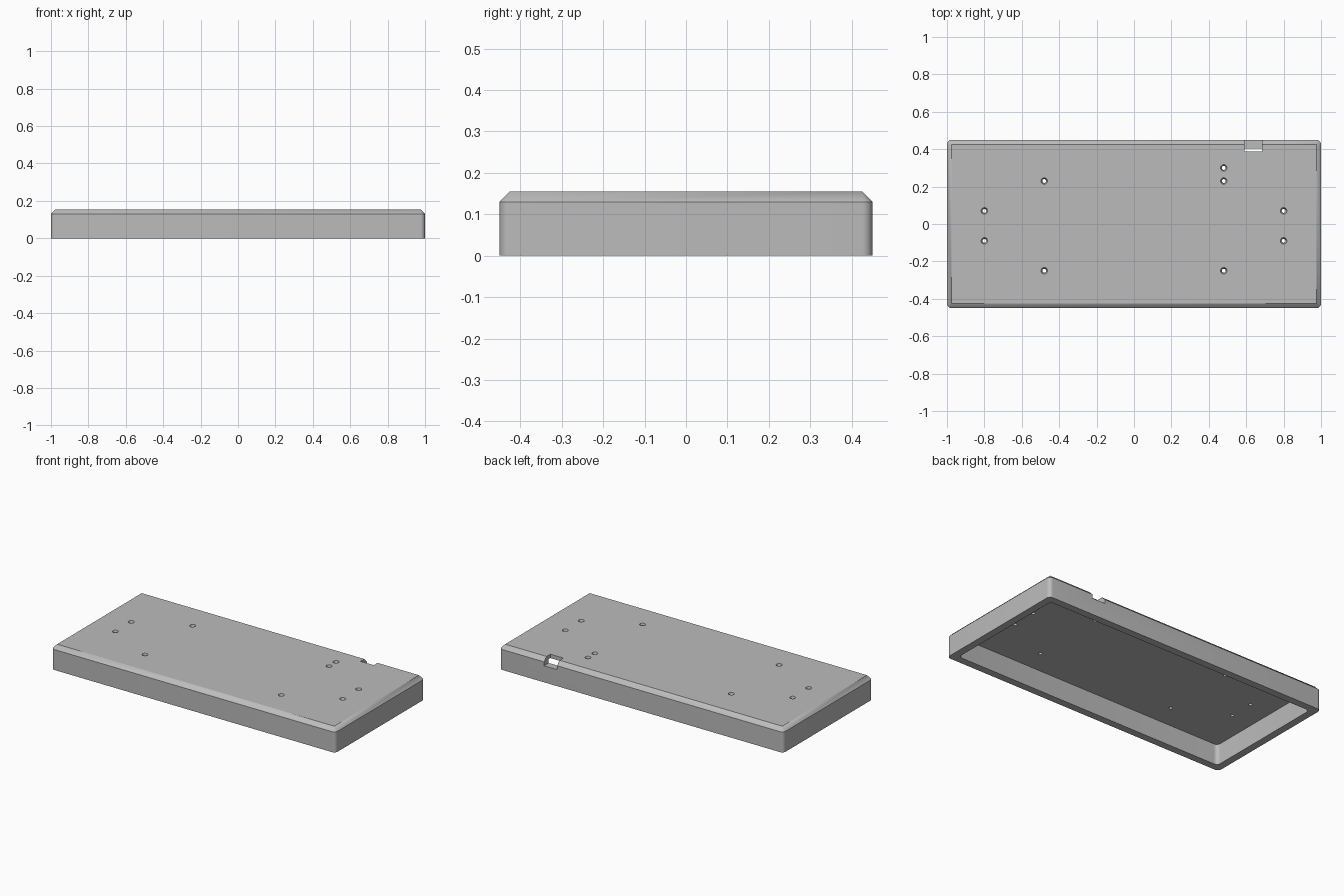
import bpy, bmesh, math
from mathutils import Matrix

cube = bpy.data.objects.get("Cube")
if cube:
    bpy.data.objects.remove(cube, do_unlink=True)

HALF_X, HALF_Y, HEIGHT = 1.0, 0.45, 0.155
CHAMFER, WALL, CEILING = 0.025, 0.047, 0.13
CORNER_STEPS = 8

grey = bpy.data.materials.new("plain grey")
grey.use_nodes = True
colour = (0.5, 0.5, 0.5, 1)
grey.diffuse_color = colour
grey.node_tree.nodes["Principled BSDF"].inputs["Base Color"].default_value = colour


def new_object(name, bm):
    bmesh.ops.recalc_face_normals(bm, faces=bm.faces)
    mesh = bpy.data.meshes.new(name)
    bm.to_mesh(mesh)
    bm.free()
    obj = bpy.data.objects.new(name, mesh)
    mesh.materials.append(grey)
    bpy.context.collection.objects.link(obj)
    return obj


def ring(bm, inset, radius, z):
    """Rounded rectangle loop; a zero radius gives coincident corner points."""
    verts = []
    for i, (sx, sy) in enumerate(((1, 1), (-1, 1), (-1, -1), (1, -1))):
        cx = sx * (HALF_X - inset - radius)
        cy = sy * (HALF_Y - inset - radius)
        for k in range(CORNER_STEPS + 1):
            a = math.pi / 2 * (i + k / CORNER_STEPS)
            verts.append(bm.verts.new((cx + radius * math.cos(a),
                                       cy + radius * math.sin(a), z)))
    return verts


# Hollow shell: cavity ceiling, inner wall, rim, outer wall, chamfer, top
bm = bmesh.new()
loops = [ring(bm, *r) for r in ((WALL, CHAMFER, CEILING), (WALL, CHAMFER, 0),
                                (0, CHAMFER, 0), (0, CHAMFER, CEILING),
                                (CHAMFER, 0, HEIGHT))]
for lower, upper in zip(loops, loops[1:]):
    for i in range(len(lower)):
        j = (i + 1) % len(lower)
        bm.faces.new((lower[i], lower[j], upper[j], upper[i]))
bm.faces.new(loops[0])
bm.faces.new(loops[-1])
bmesh.ops.remove_doubles(bm, verts=bm.verts, dist=0.0001)
case = new_object("case_shell", bm)

# Cutters: countersunk screw holes and the cable notch in the back edge
holes = [(sx * 0.8, y) for sx in (-1, 1) for y in (0.07, -0.09)]
holes += [(sx * 0.48, y) for sx in (-1, 1) for y in (0.23, -0.25)]
holes.append((0.48, 0.3))
bm = bmesh.new()
for x, y in holes:
    bmesh.ops.create_cone(bm, cap_ends=True, segments=24,
                          radius1=0.009, radius2=0.019, depth=0.035,
                          matrix=Matrix.Translation((x, y, 0.1425)))
bmesh.ops.create_cube(bm, size=1, matrix=Matrix.Translation((0.638, 0.437, 0.155))
                      @ Matrix.Diagonal((0.092, 0.1, 0.1, 1)))
cutter = new_object("opening_cutter", bm)
cutter.hide_render = True

cut = case.modifiers.new("openings", "BOOLEAN")
cut.operation = "DIFFERENCE"
cut.solver = "EXACT"
cut.object = cutter
bpy.ops.object.select_all(action="DESELECT")
case.select_set(True)
bpy.context.view_layer.objects.active = case
bpy.ops.object.modifier_apply(modifier=cut.name)
bpy.data.objects.remove(cutter, do_unlink=True)
bpy.ops.object.shade_smooth_by_angle(angle=math.radians(30))
